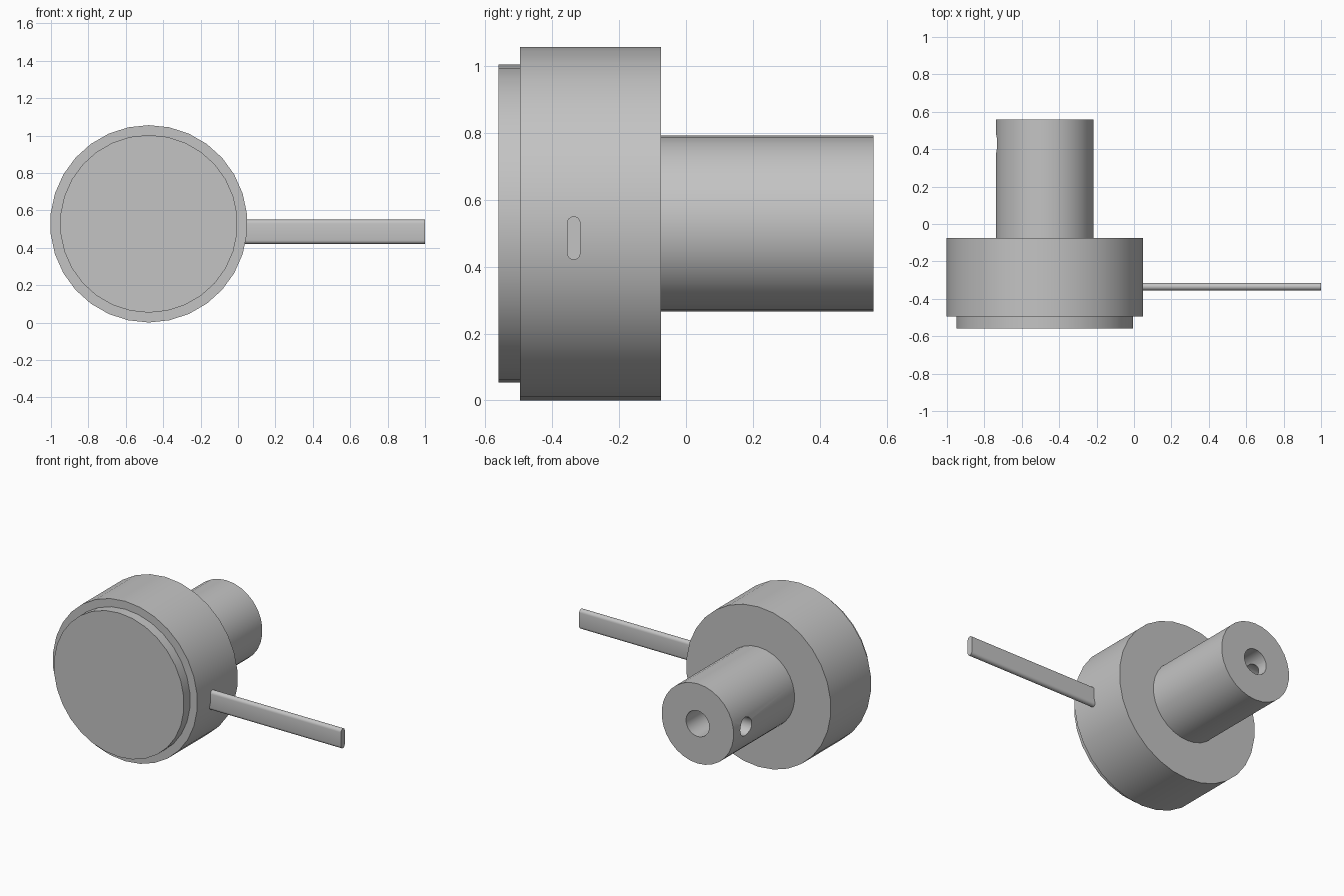
import bpy
import bmesh
from math import pi, sin, cos

cube = bpy.data.objects.get("Cube")
if cube:
    bpy.data.objects.remove(cube, do_unlink=True)

steel = bpy.data.materials.new("grey_metal")
steel.use_nodes = True
GREY = (0.55, 0.55, 0.55, 1)
steel.diffuse_color = GREY
steel.node_tree.nodes["Principled BSDF"].inputs["Base Color"].default_value = GREY

CX, CZ = -0.477, 0.528   # turning axis, parallel to y


def select_only(obj):
    bpy.ops.object.select_all(action='DESELECT')
    obj.select_set(True)
    bpy.context.view_layer.objects.active = obj


def finish(obj):
    if not obj.data.materials:
        obj.data.materials.append(steel)
    select_only(obj)
    bpy.ops.object.shade_smooth_by_angle(angle=pi / 6)


def cylinder_y(name, radius, y0, y1, sides=30):
    """Cylinder on the turning axis between two y positions."""
    bpy.ops.mesh.primitive_cylinder_add(
        vertices=sides, radius=radius, depth=y1 - y0,
        location=(CX, (y0 + y1) / 2, CZ), rotation=(pi / 2, 0, 0))
    obj = bpy.context.object
    obj.name = name
    obj.data.materials.append(steel)
    return obj


def cut(obj, cutter):
    """Subtract the cutter, then remove it."""
    cutter.hide_render = True
    mod = obj.modifiers.new("hole", 'BOOLEAN')
    mod.operation = 'DIFFERENCE'
    mod.solver = 'EXACT'
    mod.object = cutter
    select_only(obj)
    bpy.ops.object.modifier_apply(modifier=mod.name)
    bpy.data.objects.remove(cutter, do_unlink=True)


# Round body and the raised disc on its front
finish(cylinder_y("body", 0.5275, -0.495, -0.075))
finish(cylinder_y("front_disc", 0.475, -0.56, -0.495))

# Hub shaft with an axial bore and a set screw hole on its -x side
shaft = cylinder_y("shaft", 0.263, -0.075, 0.56)
cut(shaft, cylinder_y("bore_cutter", 0.085, 0.12, 0.7, 24))
bpy.ops.mesh.primitive_cylinder_add(
    vertices=24, radius=0.06, depth=0.4,
    location=(CX - 0.2, 0.43, CZ), rotation=(0, pi / 2, 0))
cut(shaft, bpy.context.object)
finish(shaft)

# Flat lever with rounded upper and lower edges
bm = bmesh.new()
STEPS, R, HALF = 8, 0.02, 0.045
ring = []
for side in (0, 1):
    for i in range(STEPS + 1):
        a = pi * (side + i / STEPS)
        z = 0.485 + (HALF if side == 0 else -HALF) + R * sin(a)
        ring.append(bm.verts.new((0.03, -0.335 + R * cos(a), z)))
face = bm.faces.new(ring)
ext = bmesh.ops.extrude_face_region(bm, geom=[face])
tip = [v for v in ext["geom"] if isinstance(v, bmesh.types.BMVert)]
bmesh.ops.translate(bm, verts=tip, vec=(0.97, 0, 0))
bmesh.ops.recalc_face_normals(bm, faces=bm.faces)
mesh = bpy.data.meshes.new("lever")
bm.to_mesh(mesh)
bm.free()
lever = bpy.data.objects.new("lever", mesh)
bpy.context.collection.objects.link(lever)
finish(lever)
